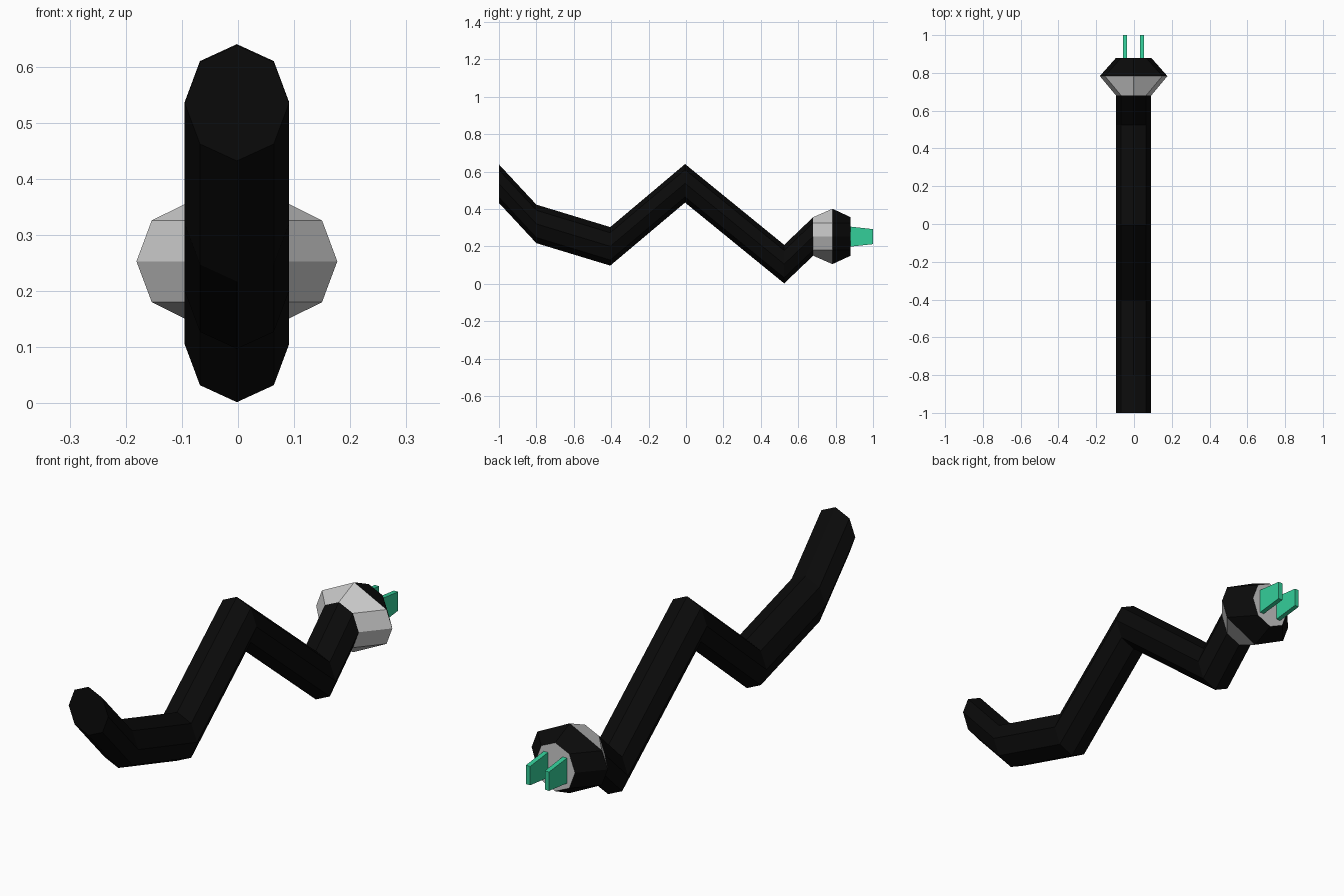
import bpy, bmesh, math

if "Cube" in bpy.data.objects:
    bpy.data.objects.remove(bpy.data.objects["Cube"])


def material(name, rgb):
    m = bpy.data.materials.new(name)
    m.diffuse_color = (*rgb, 1)
    m.use_nodes = True
    m.node_tree.nodes["Principled BSDF"].inputs["Base Color"].default_value = m.diffuse_color
    return m


BLACK = material("black rubber", (0.003, 0.003, 0.003))
GREY = material("light grey", (0.6, 0.6, 0.6))
GREEN = material("green metal", (0.034, 0.62, 0.32))


def loft(name, rings, mats, rule=lambda f: 0):
    """Skin a list of equal rings, cap both ends, colour faces by rule."""
    bm = bmesh.new()
    loops = [[bm.verts.new(p) for p in ring] for ring in rings]
    n = len(loops[0])
    for a, b in zip(loops, loops[1:]):
        for i in range(n):
            j = (i + 1) % n
            bm.faces.new((a[i], a[j], b[j], b[i]))
    bm.faces.new(loops[0])
    bm.faces.new(loops[-1])
    bmesh.ops.recalc_face_normals(bm, faces=bm.faces)
    for f in bm.faces:
        f.material_index = rule(f)
    me = bpy.data.meshes.new(name)
    bm.to_mesh(me)
    bm.free()
    for m in mats:
        me.materials.append(m)
    ob = bpy.data.objects.new(name, me)
    bpy.context.collection.objects.link(ob)
    return ob


def octagon(y, z, flare=0.0, lift=0.0):
    """Upright octagon; flare pushes the sides out, lift the top and bottom."""
    pts = []
    for k in range(8):
        s, c = math.sin(k * math.pi / 4), math.cos(k * math.pi / 4)
        x = -0.002 + 0.093 * s
        if k % 4:
            x += math.copysign(flare, s)
        pts.append((x, y, z + 0.103 * c + (0 if k % 4 else lift * c)))
    return pts


# Zigzag cable with upright cross-sections
path = [(-1.0, 0.535), (-0.8, 0.32), (-0.405, 0.2), (-0.005, 0.537),
        (0.525, 0.105), (0.68, 0.253)]
loft("cable", [octagon(y, z) for y, z in path], [BLACK])


# Plug body: grey behind and on the end face, black collar in front
def plug_rule(f):
    y = f.calc_center_median().y
    return 1 if 0.79 < y < 0.87 else 0


loft("plug_body", [octagon(0.68, 0.253), octagon(0.783, 0.253, 0.086, 0.045),
                   octagon(0.88, 0.253)], [GREY, BLACK], plug_rule)

# Two flat prongs tapering towards the tip
for side, cx in (("left", -0.047), ("right", 0.042)):
    rings = [[(cx + dx * 0.01, y, 0.252 + dz * h)
              for dx, dz in ((-1, -1), (1, -1), (1, 1), (-1, 1))]
             for y, h in ((0.875, 0.054), (1.0, 0.04))]
    loft("prong_" + side, rings, [GREEN])
